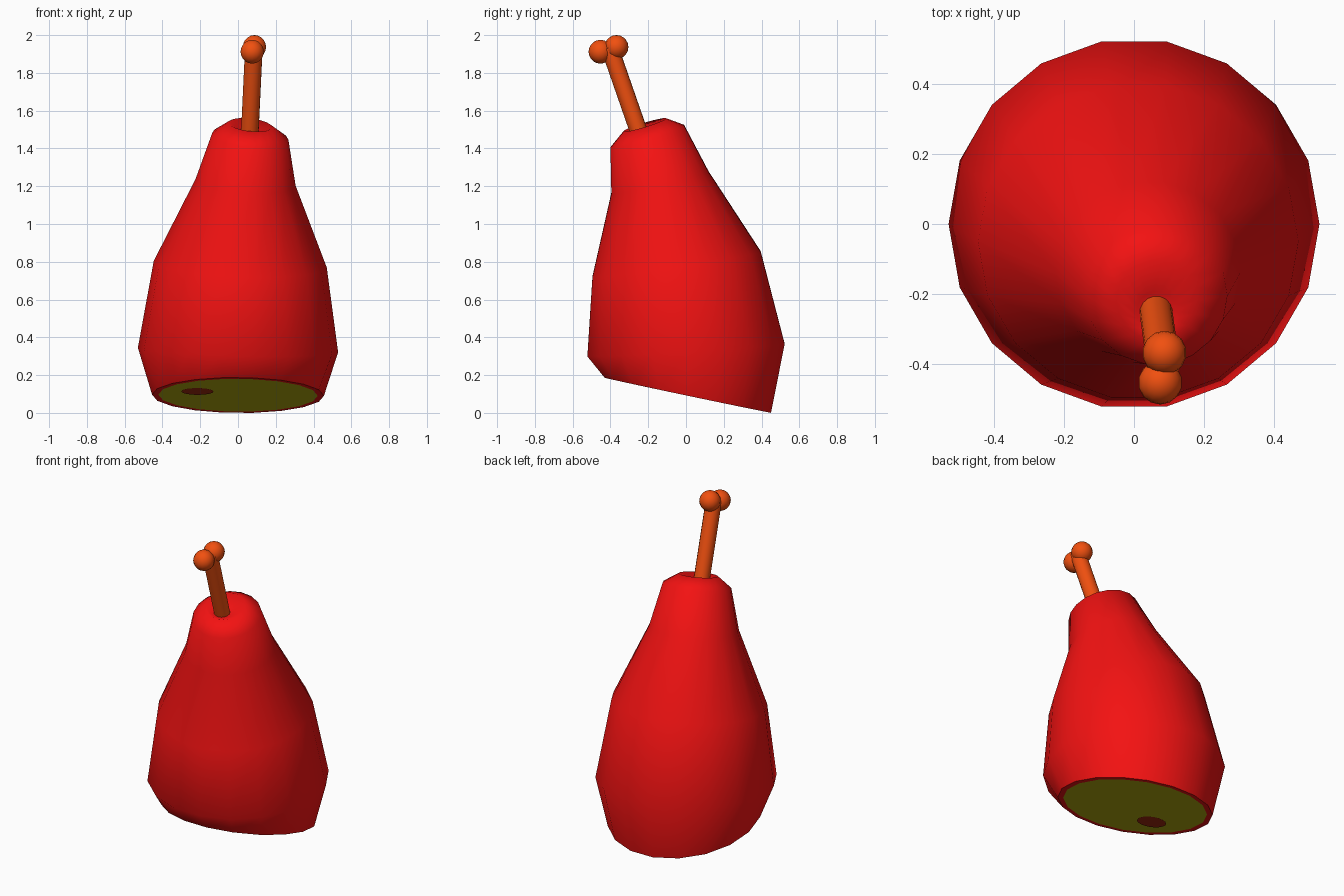
import bpy, bmesh, math
from mathutils import Vector

if "Cube" in bpy.data.objects:
    bpy.data.objects.remove(bpy.data.objects["Cube"])

SIDES = 18

def material(name, rgb):
    m = bpy.data.materials.new(name)
    m.diffuse_color = (*rgb, 1)
    m.use_nodes = True
    m.node_tree.nodes["Principled BSDF"].inputs["Base Color"].default_value = m.diffuse_color
    return m

red = material("red_skin", (0.9, 0.006, 0.006))
orange = material("orange_stem", (0.88, 0.08, 0.005))
olive = material("olive_base", (0.5, 0.45, 0.005))
brown = material("brown_spot", (0.4, 0.025, 0.005))

def ring_points(center, rx, ry, tilt_x, tilt_y, n=SIDES):
    """Elliptical ring whose height changes by tilt_x / tilt_y at its +x / +y ends."""
    c = Vector(center)
    for i in range(n):
        a = 2 * math.pi * i / n
        u, v = math.cos(a), math.sin(a)
        yield c + Vector((rx * u, ry * v, tilt_x * u + tilt_y * v))

def loft(name, rings, mats, smooth=True, cap=False):
    """Skin a list of rings; optionally close the last one with a face."""
    bm = bmesh.new()
    loops = [[bm.verts.new(p) for p in ring_points(*r)] for r in rings]
    for a, b in zip(loops, loops[1:]):
        for i in range(SIDES):
            j = (i + 1) % SIDES
            bm.faces.new((a[i], a[j], b[j], b[i])).smooth = smooth
    if cap:
        f = bm.faces.new(loops[-1])
        f.smooth = smooth
        f.material_index = len(mats) - 1
    me = bpy.data.meshes.new(name)
    bm.to_mesh(me)
    bm.free()
    for m in mats:
        me.materials.append(m)
    ob = bpy.data.objects.new(name, me)
    bpy.context.collection.objects.link(ob)
    return ob

# Leaning fruit body: center, x radius, y radius, x tilt, y tilt
bottom = ((0, 0.01, 0.0935), 0.455, 0.447, -0.003, -0.094)
loft("pear_body", [
    bottom,
    ((0, 0, 0.333), 0.53, 0.53, -0.012, 0.033),
    ((0.012, -0.05, 0.787), 0.458, 0.452, -0.0175, 0.068),
    ((0.04, -0.138, 1.22), 0.265, 0.261, -0.0175, 0.058),
    ((0.065, -0.205, 1.463), 0.202, 0.198, -0.0175, 0.06),
    ((0.065, -0.218, 1.525), 0.115, 0.113, -0.012, 0.034),
    ((0.065, -0.25, 1.497), 0.058, 0.058, -0.005, 0.012),
], [red], cap=True)

# Slanted cut base: thin red rim and olive disc
inner = (bottom[0], 0.422, 0.415, -0.003, -0.087)
base = loft("cut_base", [bottom, inner], [red, olive], smooth=False, cap=True)
base.data.flip_normals()

# Round spot lying on the base, just below its surface
spot = loft("base_spot", [((-0.215, -0.097, 0.1135), 0.085, 0.085, -0.0005, -0.018)],
            [brown], smooth=False, cap=True)
spot.data.flip_normals()

# Stem rod
low, high = Vector((0.062, -0.245, 1.475)), Vector((0.084, -0.405, 1.935))
axis = high - low
bpy.ops.mesh.primitive_cylinder_add(vertices=16, radius=0.047, depth=axis.length,
                                    location=(low + high) / 2)
stem = bpy.context.object
stem.name = "stem"
stem.rotation_euler = axis.to_track_quat('Z', 'Y').to_euler()
stem.data.materials.append(orange)
bpy.ops.object.shade_smooth_by_angle()

# Two knobs at the stem tip
for name, loc in (("back_knob", (0.087, -0.368, 1.937)),
                  ("front_knob", (0.075, -0.453, 1.912))):
    bpy.ops.mesh.primitive_uv_sphere_add(segments=14, ring_count=10, radius=0.063, location=loc)
    knob = bpy.context.object
    knob.name = name
    knob.data.materials.append(orange)
    bpy.ops.object.shade_smooth()
